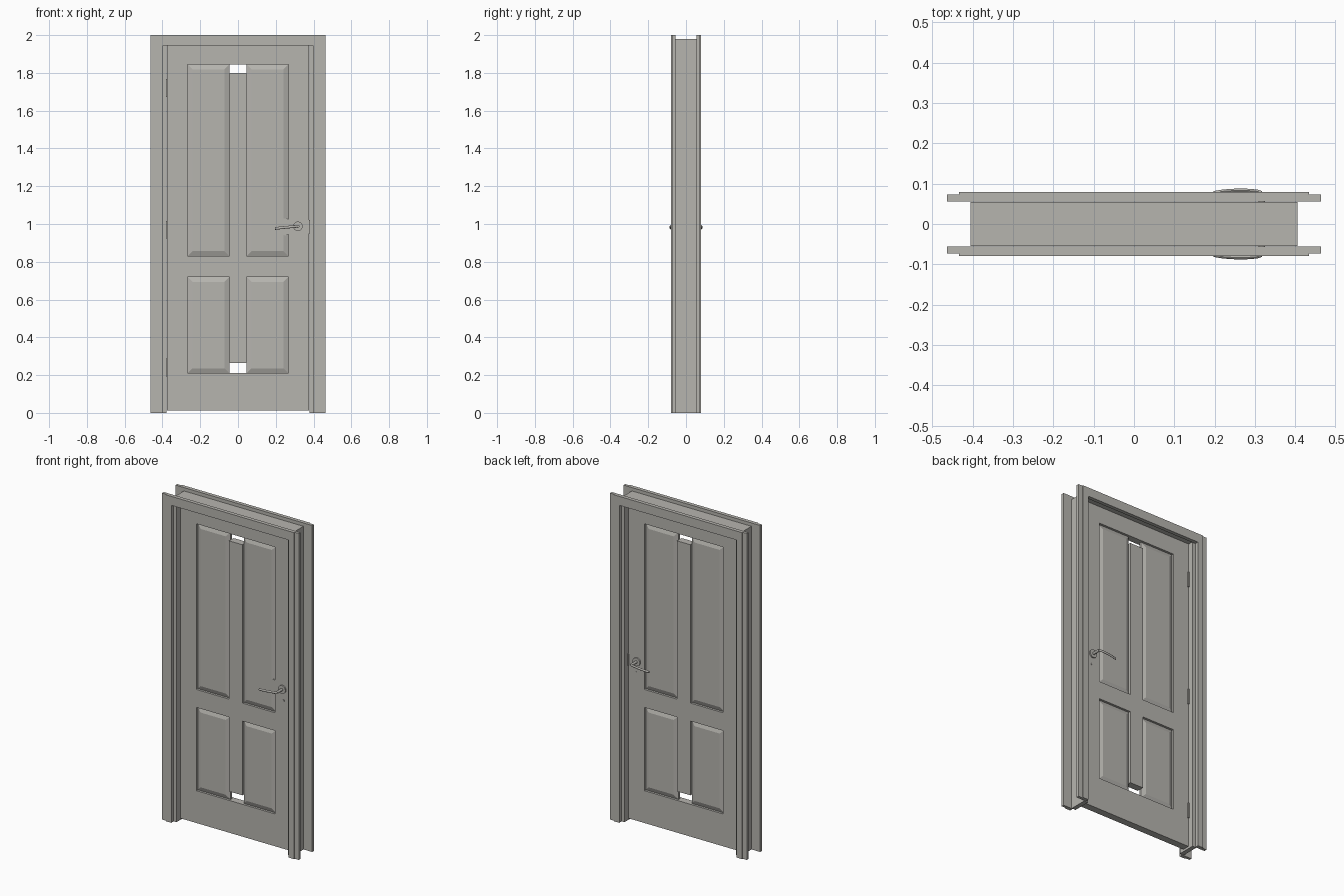
import bpy, bmesh, math
from mathutils import Vector

if "Cube" in bpy.data.objects:
    bpy.data.objects.remove(bpy.data.objects["Cube"])

grey = bpy.data.materials.new("warm_grey")
grey.diffuse_color = (0.47, 0.46, 0.43, 1)
grey.use_nodes = True
grey.node_tree.nodes["Principled BSDF"].inputs["Base Color"].default_value = grey.diffuse_color


def finish(name, bm, smooth=False):
    bmesh.ops.recalc_face_normals(bm, faces=bm.faces)
    me = bpy.data.meshes.new(name)
    bm.to_mesh(me)
    bm.free()
    me.materials.append(grey)
    ob = bpy.data.objects.new(name, me)
    bpy.context.collection.objects.link(ob)
    if smooth:
        bpy.context.view_layer.objects.active = ob
        ob.select_set(True)
        bpy.ops.object.shade_smooth_by_angle(angle=math.radians(40))
        ob.select_set(False)
    return ob


def box(name, x0, x1, y0, y1, z0, z1):
    bm = bmesh.new()
    bmesh.ops.create_cube(bm, size=1)
    for v in bm.verts:
        v.co = Vector((x0 + (v.co.x + .5) * (x1 - x0),
                       y0 + (v.co.y + .5) * (y1 - y0),
                       z0 + (v.co.z + .5) * (z1 - z0)))
    return finish(name, bm)


def arch(name, inner_x, outer_x, inner_z, outer_z, y0, y1):
    # upside-down U profile extruded through y
    pts = [(-outer_x, 0), (-outer_x, outer_z), (outer_x, outer_z), (outer_x, 0),
           (inner_x, 0), (inner_x, inner_z), (-inner_x, inner_z), (-inner_x, 0)]
    bm = bmesh.new()
    face = bm.faces.new([bm.verts.new((x, y0, z)) for x, z in pts])
    ext = bmesh.ops.extrude_face_region(bm, geom=[face])
    moved = [g for g in ext["geom"] if isinstance(g, bmesh.types.BMVert)]
    bmesh.ops.translate(bm, vec=(0, y1 - y0, 0), verts=moved)
    return finish(name, bm)


def panel(name, x0, x1, z0, z1, edge=.008, field=.018, w=.026):
    # raised panel, the same on both sides
    rings = [(w, -field), (0, -edge), (0, edge), (w, field)]
    bm = bmesh.new()
    loops = [[bm.verts.new(c) for c in ((x0 + i, y, z0 + i), (x1 - i, y, z0 + i),
                                        (x1 - i, y, z1 - i), (x0 + i, y, z1 - i))]
             for i, y in rings]
    for a, b in zip(loops, loops[1:]):
        for k in range(4):
            bm.faces.new((a[k], a[(k + 1) % 4], b[(k + 1) % 4], b[k]))
    bm.faces.new(loops[0])
    bm.faces.new(loops[-1])
    return finish(name, bm)


def disc(name, x, z, r, y0, y1):
    bm = bmesh.new()
    bmesh.ops.create_cone(bm, cap_ends=True, segments=24, radius1=r, radius2=r, depth=abs(y1 - y0))
    for v in bm.verts:
        v.co = Vector((x + v.co.x, (y0 + y1) / 2 + v.co.z, z + v.co.y))
    return finish(name, bm, True)


def lever(name, side):
    # oval bar swept along a gently bowed path
    path = [(.317, .077, .988), (.305, .081, .987), (.28, .083, .985),
            (.25, .083, .982), (.22, .081, .979), (.197, .077, .976)]
    bm = bmesh.new()
    rings = []
    for x, y, z in path:
        rings.append([bm.verts.new((x, side * (y + .0045 * math.cos(a)), z + .007 * math.sin(a)))
                      for a in (math.tau * k / 12 for k in range(12))])
    for a, b in zip(rings, rings[1:]):
        for k in range(12):
            bm.faces.new((a[k], a[(k + 1) % 12], b[(k + 1) % 12], b[k]))
    bm.faces.new(rings[0])
    bm.faces.new(rings[-1])
    return finish(name, bm, True)


# Frame lining
arch("jamb", .378, .405, 1.95, 1.98, -.055, .055)

D = .022  # half thickness of the door leaf
for side, label in ((-1, "front"), (1, "back")):
    # Stepped casing
    arch(label + "_casing", .397, .463, 1.945, 2.0, side * .056, side * .073)
    arch(label + "_casing_bead", .397, .434, 1.945, 2.0, side * .073, side * .079)
    # Handle set
    disc(label + "_rose", .317, .988, .025, side * D, side * (D + .008))
    disc(label + "_spindle", .317, .988, .008, side * D, side * .079)
    lever(label + "_lever", side)
    disc(label + "_keyhole", .325, .92, .006, side * D, side * (D + .003))

# Door leaf
for s, label in ((-1, "left"), (1, "right")):
    a, b = sorted((s * .267, s * .376))
    box(label + "_stile", a, b, -D, D, .012, 1.95)
    a, b = sorted((s * .267, s * .045))
    panel(label + "_upper_panel", a, b, .83, 1.845)
    panel(label + "_lower_panel", a, b, .21, .72)
box("top_rail", -.267, .267, -D, D, 1.845, 1.95)
box("middle_rail", -.267, .267, -D, D, .72, .83)
box("bottom_rail", -.267, .267, -D, D, .012, .21)
box("upper_mullion", -.045, .045, -D, D, .83, 1.80)
box("lower_mullion", -.045, .045, -D, D, .265, .72)

# Lock body showing at the panel edge, and strike plate
disc("lock_body", .25, .985, .045, -.0195, -.012)
box("strike_plate", .372, .379, -.026, .026, .95, 1.02)

# Hinges
for z in (.24, .97, 1.72):
    box("hinge", -.379, -.368, .018, .03, z - .047, z + .047)
